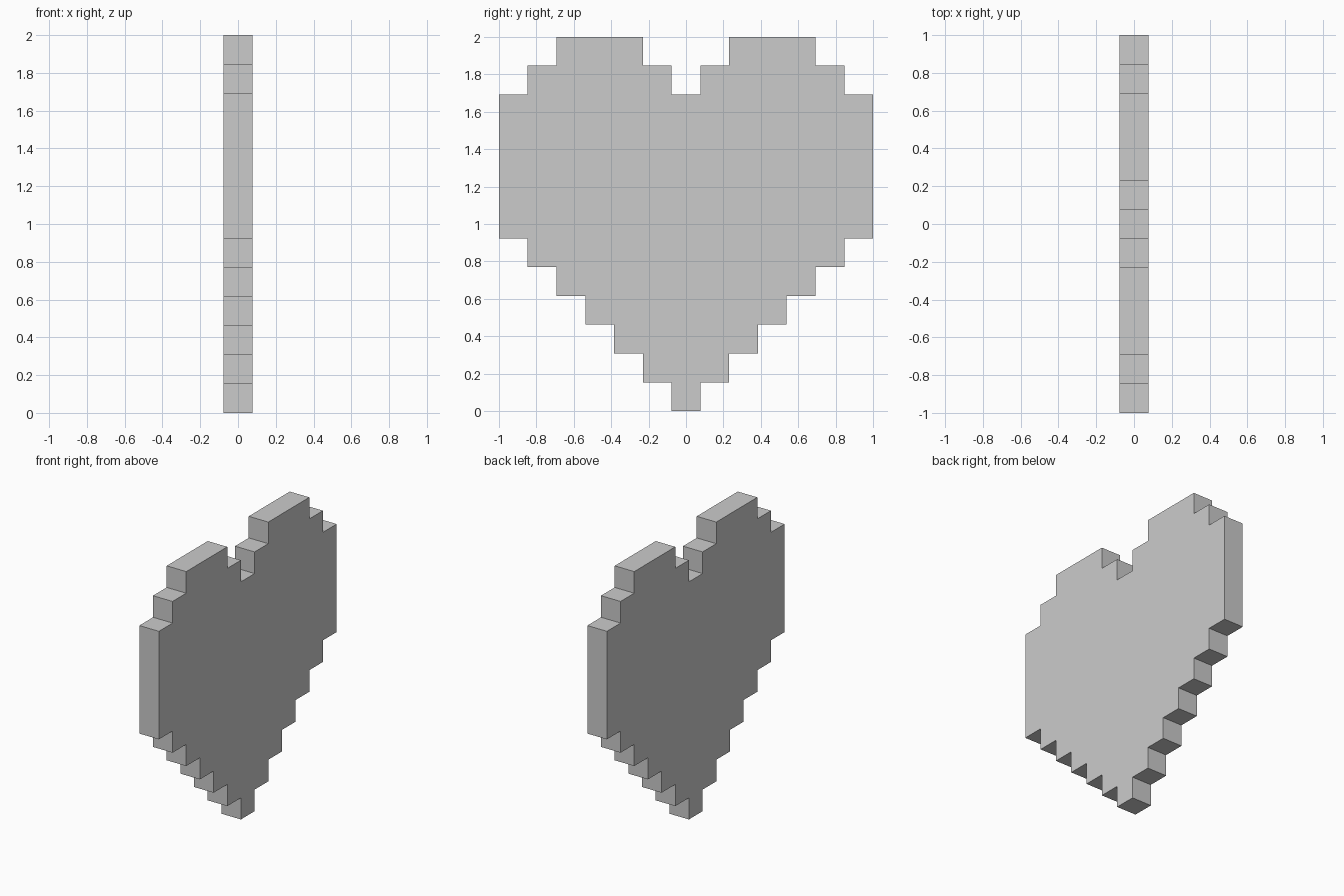
import bpy
import bmesh

if "Cube" in bpy.data.objects:
    bpy.data.objects.remove(bpy.data.objects["Cube"])

CELL = 2 / 13  # the heart is drawn on a 13 x 13 grid of square cells

# Right half of the outline, in cells: lower staircase, then side and top lobe
half = []
for i in range(6):
    half += [(i + 0.5, i), (i + 0.5, i + 1)]
half += [(6.5, 6), (6.5, 11), (5.5, 11), (5.5, 12), (4.5, 12),
         (4.5, 13), (1.5, 13), (1.5, 12), (0.5, 12), (0.5, 11)]

# Mirror to the full outline
outline = half + [(-y, z) for y, z in reversed(half)]

# Extrude the outline one cell thick along x
bm = bmesh.new()
face = bm.faces.new([bm.verts.new((-CELL / 2, y * CELL, z * CELL)) for y, z in outline])
result = bmesh.ops.extrude_face_region(bm, geom=[face], use_keep_orig=True)
moved = [v for v in result["geom"] if isinstance(v, bmesh.types.BMVert)]
bmesh.ops.translate(bm, verts=moved, vec=(CELL, 0, 0))
bmesh.ops.recalc_face_normals(bm, faces=bm.faces[:])

mesh = bpy.data.meshes.new("pixel_heart")
bm.to_mesh(mesh)
bm.free()
bpy.context.collection.objects.link(bpy.data.objects.new("pixel_heart", mesh))
